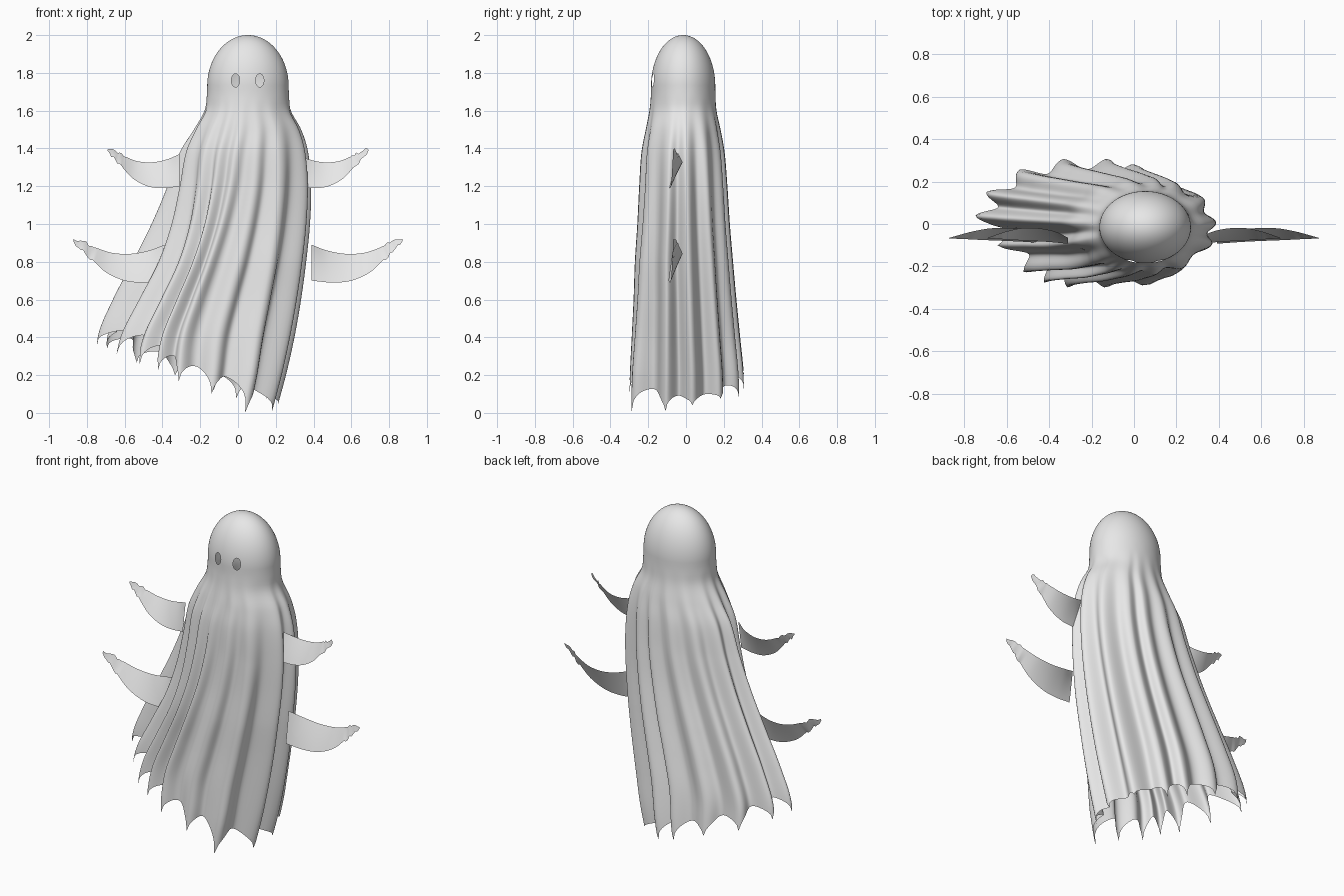
import bpy, bmesh, math, random

if "Cube" in bpy.data.objects:
    bpy.data.objects.remove(bpy.data.objects["Cube"])
random.seed(4)

cloth = bpy.data.materials.new("pale_cloth")
cloth.diffuse_color = (0.8, 0.8, 0.8, 1)
cloth.use_nodes = True
cloth.node_tree.nodes["Principled BSDF"].inputs["Base Color"].default_value = cloth.diffuse_color

def smooth_curve(pts, x):
    """Hermite interpolation of rows (key, values...) sorted by key."""
    x = min(max(x, pts[0][0]), pts[-1][0])
    i = 0
    while i < len(pts) - 2 and x > pts[i + 1][0]:
        i += 1
    a, b = pts[i], pts[i + 1]
    p, n = pts[max(i - 1, 0)], pts[min(i + 2, len(pts) - 1)]
    h = b[0] - a[0]
    t = (x - a[0]) / h
    out = []
    for k in range(1, len(a)):
        m0 = (b[k] - p[k]) / (b[0] - p[0]) * h
        m1 = (n[k] - a[k]) / (n[0] - a[0]) * h
        out.append((2*t**3 - 3*t*t + 1) * a[k] + (t**3 - 2*t*t + t) * m0
                   + (3*t*t - 2*t**3) * b[k] + (t**3 - t*t) * m1)
    return out

def finish(bm, name):
    mesh = bpy.data.meshes.new(name)
    bmesh.ops.recalc_face_normals(bm, faces=bm.faces)
    for f in bm.faces:
        f.smooth = True
    bm.to_mesh(mesh)
    bm.free()
    mesh.materials.append(cloth)
    ob = bpy.data.objects.new(name, mesh)
    bpy.context.collection.objects.link(ob)

# Draped sheet: z, left x, right x, front y, back y, fold depth, front-left tuck
PROFILE = [
    (0.0, -0.71, 0.20, -0.305, 0.315, 0.16, 0.05),
    (0.2, -0.735, 0.255, -0.30, 0.31, 0.16, 0.06),
    (0.4, -0.745, 0.30, -0.29, 0.29, 0.155, 0.10),
    (0.6, -0.665, 0.335, -0.28, 0.27, 0.15, 0.12),
    (0.8, -0.56, 0.362, -0.273, 0.252, 0.14, 0.12),
    (1.0, -0.46, 0.382, -0.26, 0.235, 0.13, 0.09),
    (1.2, -0.375, 0.388, -0.25, 0.222, 0.11, 0.05),
    (1.38, -0.31, 0.372, -0.238, 0.207, 0.08, 0.02),
    (1.5, -0.235, 0.335, -0.215, 0.185, 0.045, 0.0),
    (1.6, -0.178, 0.28, -0.195, 0.163, 0.015, 0.0),
    (1.68, -0.165, 0.27, -0.186, 0.156, 0.0, 0.0),
    (1.73, -0.163, 0.268, -0.185, 0.155, 0.0, 0.0)]
RIDGES = [4, 33, 62, 78, 99, 124, 152, 174, 198, 228, 246, 262, 281, 303, 341]
DEPTHS = [.05, .04, .10, .10, .08, .09, .08, .08, .12, .12, .10, .11, .12, .16, .09]
PER = 16

# Columns: angle, valley amount, hem height (scalloped, pointed at ridges)
cols = []
for i, r in enumerate(RIDGES):
    nxt = RIDGES[(i + 1) % 15] + (360 if i == 14 else 0)
    for j in range(PER):
        f = j / PER
        a = math.radians(r + (nxt - r) * f)
        depth = DEPTHS[i] * (1 - f) + DEPTHS[(i + 1) % 15] * f
        c = math.cos(a)
        base = 0.25 - 0.16 * c + 0.03 * max(0, -c)
        hem = base - depth * (1 - math.sin(math.pi * f) ** 0.55)
        valley = (1 - math.cos(2 * math.pi * f)) / 2
        cols.append((a, valley * (1.5 if r == 174 else 1), max(hem, 0.003)))

def sheet_point(a, valley, z):
    x0, x1, y0, y1, fold, tuck = smooth_curve(PROFILE, z)
    s = math.sqrt(max(0, 1 - ((z - 1.73) / 0.27) ** 2)) if z > 1.73 else 1
    s *= 1 - fold * valley
    box = min(1, max(0, (1.6 - z) / 0.8))
    # one fold at the front stands out towards the hem
    low = min(1, max(0, (1.2 - z) / 1.0))
    s *= 1 + 0.11 * low * math.exp(-((math.degrees(a) - 303) / 12) ** 2)
    e = 1 - 0.1 * box          # slightly boxier towards the hem
    c, n = math.cos(a), math.sin(a)
    t = min(1, max(0, -n / 0.3))
    shift = tuck * t * t * (3 - 2 * t) * min(1, max(0, -c / 0.7))
    c = math.copysign(abs(c) ** e, c)
    n = math.copysign(abs(n) ** e, n)
    return ((x0 + x1) / 2 + (x1 - x0) / 2 * s * c + shift,
            (y0 + y1) / 2 + (y1 - y0) / 2 * s * n, z)

bm = bmesh.new()
DOME, BODY = 64, 70
rows = []
for k in range(1, DOME + 1):
    z = 1.73 + 0.27 * math.cos(k / DOME * math.pi / 2)
    rows.append([bm.verts.new(sheet_point(a, v, z)) for a, v, h in cols])
for k in range(1, BODY + 1):
    rows.append([bm.verts.new(sheet_point(a, v, 1.73 + (h - 1.73) * k / BODY))
                 for a, v, h in cols])
N = len(cols)
crown = bm.verts.new((0.0525, -0.015, 2.0))
for i in range(N):
    bm.faces.new((crown, rows[0][i], rows[0][(i + 1) % N]))
    for r, q in zip(rows, rows[1:]):
        bm.faces.new((r[i], q[i], q[(i + 1) % N], r[(i + 1) % N]))

# Eye holes: remove faces inside an ellipse, snap the rim to it
for ex in (-0.013, 0.115):
    def inside(p):
        return math.hypot((p.x - ex) / 0.022, (p.z - 1.76) / 0.035)
    hole = [f for f in bm.faces
            if f.calc_center_median().y < -0.1 and inside(f.calc_center_median()) < 1]
    rim = {v for f in hole for v in f.verts}
    bmesh.ops.delete(bm, geom=hole, context='FACES')
    for v in rim:
        if v.is_valid:
            d = inside(v.co)
            v.co.x = ex + (v.co.x - ex) / d
            v.co.z = 1.76 + (v.co.z - 1.76) / d
finish(bm, "draped_sheet")

# Ragged flat sleeves: u, top x, top z, top y, bottom x, bottom z, bottom y
SLEEVE = [
    (0.0, 0.39, 0.89, -0.065, 0.39, 0.70, -0.093),
    (0.2, 0.47, 0.86, -0.035, 0.50, 0.69, -0.085),
    (0.4, 0.57, 0.842, -0.02, 0.60, 0.70, -0.08),
    (0.6, 0.67, 0.848, -0.02, 0.70, 0.745, -0.076),
    (0.8, 0.76, 0.878, -0.035, 0.78, 0.82, -0.072),
    (0.9, 0.81, 0.90, -0.048, 0.825, 0.865, -0.07),
    (1.0, 0.87, 0.92, -0.065, 0.872, 0.91, -0.068)]

def sleeve(name, side, root, sx, z0, sz):
    bm = bmesh.new()
    grid = []
    U, V = 36, 8
    for i in range(U + 1):
        u = i / U
        tx, tz, ty, bx, bz, by = smooth_curve(SLEEVE, u)
        if 0.78 < u < 1:       # torn edge near the tip
            tz += random.uniform(-0.008, 0.012)
            bz += random.uniform(-0.016, 0.006)
        line = []
        for j in range(V + 1):
            t = j / V
            x = tx + (bx - tx) * t
            z = tz + (bz - tz) * t
            y = ty + (by - ty) * t
            line.append(bm.verts.new((side * (root + (x - 0.39) * sx), y,
                                      z0 + (z - 0.69) * sz)))
        grid.append(line)
    for p, q in zip(grid, grid[1:]):
        for j in range(V):
            bm.faces.new((p[j], p[j + 1], q[j + 1], q[j]))
    finish(bm, name)

for side, label in ((-1, "left"), (1, "right")):
    sleeve("lower_sleeve_" + label, side, 0.39, 1.0, 0.69, 1.0)
    sleeve("upper_sleeve_" + label, side, 0.31, 0.79, 1.19, 0.9)
